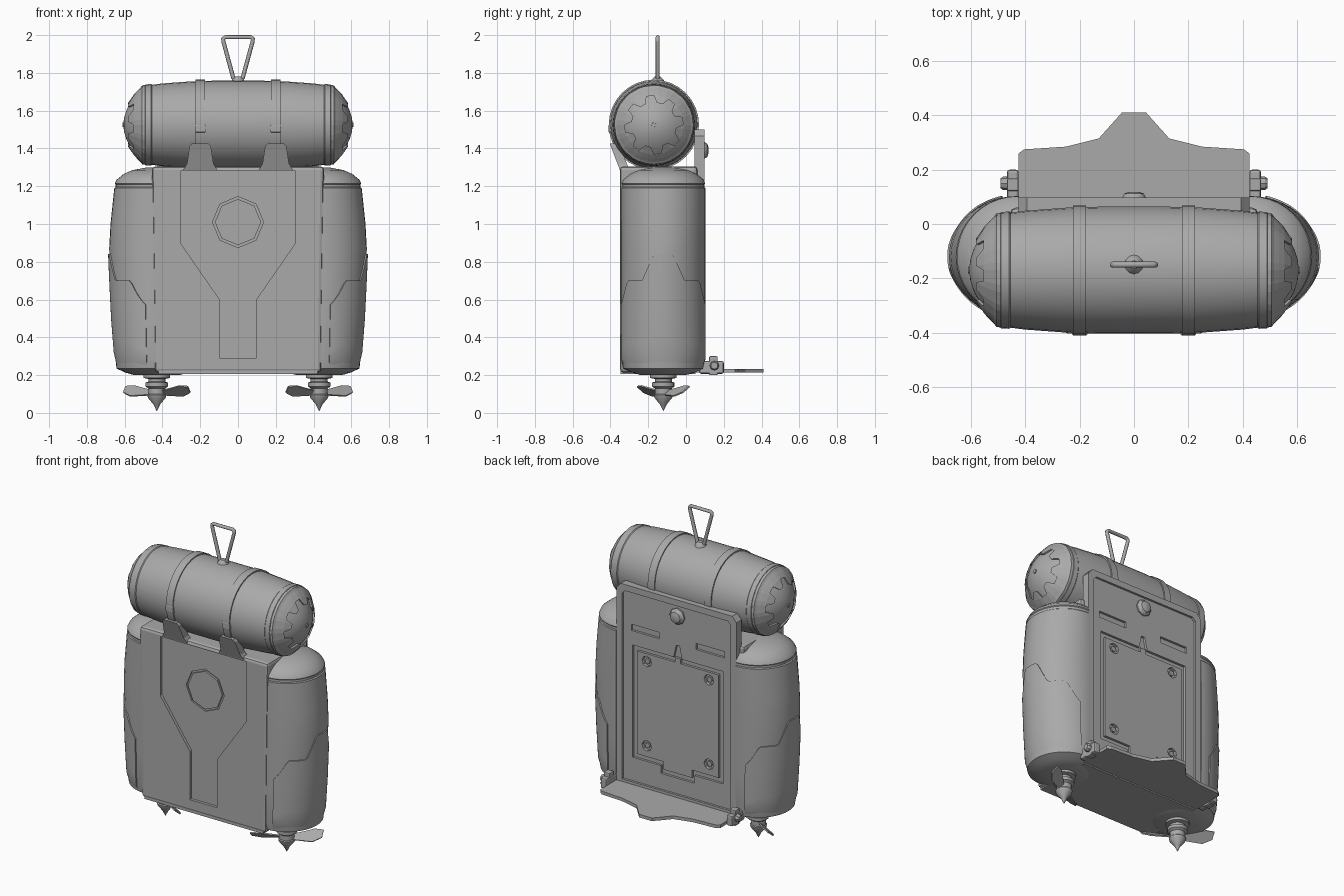
import bpy, bmesh
from math import sin, cos, pi, radians
from mathutils import Matrix, Vector

if "Cube" in bpy.data.objects:
    bpy.data.objects.remove(bpy.data.objects["Cube"])

GREY = (0.4, 0.4, 0.4, 1)
mat = bpy.data.materials.new("plain grey")
mat.use_nodes = True
mat.diffuse_color = GREY
mat.node_tree.nodes["Principled BSDF"].inputs["Base Color"].default_value = GREY


def select(ob):
    bpy.ops.object.select_all(action='DESELECT')
    ob.select_set(True)
    bpy.context.view_layer.objects.active = ob


def build(name, verts, faces, matrix=None, bevel=0):
    me = bpy.data.meshes.new(name)
    me.from_pydata([Vector(v) for v in verts], [], faces)
    if matrix:
        me.transform(matrix)
    bm = bmesh.new()
    bm.from_mesh(me)
    bmesh.ops.recalc_face_normals(bm, faces=bm.faces)
    bm.to_mesh(me)
    bm.free()
    me.materials.append(mat)
    ob = bpy.data.objects.new(name, me)
    bpy.context.collection.objects.link(ob)
    if bevel:
        select(ob)
        mod = ob.modifiers.new("bevel", 'BEVEL')
        mod.width, mod.segments = bevel, 2
        bpy.ops.object.modifier_apply(modifier=mod.name)
    return ob


def smooth(ob, angle=32):
    select(ob)
    bpy.ops.object.shade_smooth_by_angle(angle=radians(angle))
    return ob


def prism(name, outline, y0, y1, **kw):
    """Outline in x, z extruded along y."""
    n = len(outline)
    verts = [(x, y, z) for y in (y0, y1) for x, z in outline]
    faces = [range(n), range(n, 2 * n)]
    faces += [(i, (i + 1) % n, n + (i + 1) % n, n + i) for i in range(n)]
    return build(name, verts, faces, **kw)


def rect(x0, x1, z0, z1):
    return [(x0, z0), (x1, z0), (x1, z1), (x0, z1)]


def box(name, x0, x1, y0, y1, z0, z1, **kw):
    return prism(name, rect(x0, x1, z0, z1), y0, y1, **kw)


def loft(name, rings, seg=32, matrix=None):
    """Stack of ellipses, each ring is (z, rx, ry)."""
    verts = [(rx * cos(2 * pi * i / seg), ry * sin(2 * pi * i / seg), z)
             for z, rx, ry in rings for i in range(seg)]
    faces = [(r * seg + i, r * seg + (i + 1) % seg, (r + 1) * seg + (i + 1) % seg, (r + 1) * seg + i)
             for r in range(len(rings) - 1) for i in range(seg)]
    faces += [range(seg), range(len(verts) - seg, len(verts))]
    return smooth(build(name, verts, faces, matrix))


def lathe(name, profile, seg=32, matrix=None):
    return loft(name, [(z, r, r) for z, r in profile], seg, matrix)


def cut(target, cutter):
    select(target)
    mod = target.modifiers.new("cut", 'BOOLEAN')
    mod.operation, mod.solver, mod.object = 'DIFFERENCE', 'EXACT', cutter
    bpy.ops.object.modifier_apply(modifier=mod.name)
    bpy.data.objects.remove(cutter)


def mirrored(half):
    return half + [(-x, z) for x, z in reversed(half)]


def octagon(r):
    return [(r * sin(i * pi / 4), 1.01 + r * cos(i * pi / 4)) for i in range(8)]


# Main body with recessed front panel, badge and bottom lip
body = prism("body", mirrored([(0.44, 0.215), (0.455, 1.305)]), -0.35, 0.06, bevel=0.018)
yoke = mirrored([(0.305, 1.28), (0.305, 0.9), (0.097, 0.6), (0.097, 0.29)])
cut(body, prism("cutter", yoke, -0.4, -0.332))
cut(body, prism("cutter", octagon(0.135), -0.4, -0.322))
prism("badge", octagon(0.122), -0.334, -0.315)
box("body_lip", -0.42, 0.42, -0.346, 0.05, 0.207, 0.225)

# Back plate: raised rim, groove, slots and bolt recesses
plate = prism("back_plate", mirrored([(0.425, 0.215), (0.425, 1.465), (0.395, 1.5)]), 0.045, 0.097)
cut(plate, prism("cutter", mirrored([(0.385, 0.25), (0.385, 1.44), (0.365, 1.46)]), 0.083, 0.2))
groove = [rect(-0.32, -0.29, 0.4, 1.12), rect(0.29, 0.32, 0.4, 1.12),
          rect(-0.29, -0.02, 1.09, 1.12), rect(0.02, 0.29, 1.09, 1.12),
          rect(-0.29, -0.1, 0.4, 0.43), rect(0.1, 0.29, 0.4, 0.43),
          rect(-0.1, 0.1, 0.35, 0.38), rect(-0.12, -0.1, 0.35, 0.4), rect(0.1, 0.12, 0.35, 0.4),
          [(-0.03, 1.12), (0.03, 1.12), (0.012, 1.2), (-0.012, 1.2)],
          rect(-0.33, -0.13, 1.21, 1.25), rect(0.13, 0.33, 1.21, 1.25)]
for outline in groove:
    cut(plate, prism("cutter", outline, 0.068, 0.2))
BACK = Matrix.Rotation(-pi / 2, 4, 'X')
for sx in (-1, 1):
    for z in (0.5, 1.04):
        at = Matrix.Translation((sx * 0.22, 0, z)) @ BACK
        cut(plate, lathe("cutter", [(0.064, 0.034), (0.2, 0.034)], 8, at))
        lathe("plate_bolt", [(0.06, 0.018), (0.078, 0.018)], 6, at)
lathe("back_knob", [(0.07, 0.052), (0.092, 0.052), (0.1, 0.042), (0.112, 0.036), (0.118, 0.02)], 8,
      Matrix.Translation((0, 0, 1.39)) @ BACK)

# Folding foot plate, outlined in plan
plan = mirrored([(0.425, 0.06), (0.425, 0.26), (0.405, 0.275), (0.25, 0.285), (0.13, 0.315), (0.045, 0.41)])
prism("foot_plate", plan, 0.213, 0.233, matrix=Matrix(((1, 0, 0, 0), (0, 0, 1, 0), (0, 1, 0, 0), (0, 0, 0, 1))))

# Side tanks, lower armour, hinges and propellers
TANK = [(0.2, 0.12, 0.12), (0.215, 0.17, 0.17), (0.235, 0.213, 0.213), (0.28, 0.218, 0.222),
        (0.5, 0.235, 0.223), (0.7, 0.245, 0.223), (0.87, 0.252, 0.223), (1.0, 0.245, 0.223),
        (1.19, 0.225, 0.222), (1.195, 0.218, 0.218), (1.21, 0.218, 0.218), (1.215, 0.222, 0.222),
        (1.235, 0.212, 0.212), (1.265, 0.175, 0.175), (1.285, 0.13, 0.13), (1.3, 0.05, 0.05)]
ARMOUR_TOP = [(0, 0.84), (0.05, 0.84), (0.11, 0.7), (0.185, 0.7), (0.222, 0.55), (0.3, 0.55)]


def lerp(table, t):
    for a, b in zip(table, table[1:]):
        if t <= b[0]:
            k = (t - a[0]) / (b[0] - a[0])
            return [p + (q - p) * k for p, q in zip(a, b)]
    return table[-1]


def armour(matrix):
    """Thin raised sheet that hugs the tank below a stepped edge."""
    cols, rows = 44, 8
    verts = []
    for i in range(cols + 1):
        a = radians(-76 + 152 * min(max(i - 1, 0), cols - 2) / (cols - 2))
        top = lerp(ARMOUR_TOP, 0.223 * abs(sin(a)))[1]
        for j in range(rows + 1):
            z = 0.236 + (top - 0.236) * min(j, rows - 1) / (rows - 1)
            off = -0.004 if i in (0, cols) or j in (0, rows) else 0.007
            _, rx, ry = lerp(TANK, z)
            verts.append(((rx + off) * cos(a), (ry + off) * sin(a), z))
    w = rows + 1
    faces = [(i * w + j, (i + 1) * w + j, (i + 1) * w + j + 1, i * w + j + 1)
             for i in range(cols) for j in range(rows)]
    smooth(build("tank_armour", verts, faces, matrix))


BLADE = [(0.03, -0.015), (0.1, -0.035), (0.16, -0.055), (0.212, -0.05), (0.205, 0), (0.15, 0.03), (0.03, 0.02)]
for sx, side in ((1, "left"), (-1, "right")):
    at = Matrix.Translation((sx * 0.43, -0.12, 0)) @ Matrix.Scale(sx, 4, (1, 0, 0))
    tank = loft(side + "_tank", TANK, 40, at)
    cut(tank, box("cutter", -0.4, -0.006, -0.4, 0.4, 0.237, 1.4, matrix=at))
    armour(at)
    lathe(side + "_propeller_hub", [(0.21, 0.07), (0.185, 0.07), (0.18, 0.045), (0.165, 0.045), (0.16, 0.06),
          (0.14, 0.06), (0.13, 0.045), (0.1, 0.045), (0.095, 0.05), (0.08, 0.047), (0.045, 0.018), (0.01, 0.001)], 16, at)
    for turn in (30, 210):
        spin = at @ Matrix.Translation((0, 0, 0.108)) @ Matrix.Rotation(radians(turn), 4, 'Z')
        prism(side + "_propeller_blade", BLADE, -0.004, 0.004, matrix=spin @ Matrix.Rotation(radians(40), 4, 'X')
              @ Matrix.Rotation(pi / 2, 4, 'X'))
    x = sorted((sx * 0.425, sx * 0.468))
    box(side + "_hinge", *x, 0.07, 0.2, 0.207, 0.275, bevel=0.01)
    box(side + "_hinge_clamp", *x, 0.122, 0.168, 0.2, 0.3, bevel=0.006)
    lathe(side + "_hinge_bolt", [(0.44, 0.025), (0.482, 0.025), (0.492, 0.018)], 8,
          Matrix.Translation((0, 0.15, 0.25)) @ Matrix.Rotation(sx * pi / 2, 4, 'Y'))

# Bed roll with domed, toothed ends
CY, CZ = -0.17, 1.525
ROLL = Matrix.Translation((0, CY, CZ)) @ Matrix.Rotation(pi / 2, 4, 'Y')
half = [(0.12, 0.234), (0.25, 0.23), (0.4, 0.219), (0.455, 0.212), (0.46, 0.216), (0.49, 0.214), (0.495, 0.205)]
lathe("roll", [(-z, r) for z, r in reversed(half)] + half, 32, ROLL)


def dome(r):
    return 0.49 + 0.117 * (1 - (r / 0.208) ** 2)


for sx in (-1, 1):
    end = Matrix.Scale(sx, 4, (1, 0, 0)) @ ROLL
    lathe("roll_end", [(0.48, 0.203)] + [(dome(r), r) for r in (0.2, 0.18, 0.15, 0.12, 0.08, 0.04, 0.005)], 32, end)
    lathe("roll_end_button", [(0.59, 0.014), (0.612, 0.012)], 8, end)
    # Toothed collar following the dome
    n, verts = 32, []
    for i in range(n):
        inner = 0.155 if i % 4 < 2 else 0.118
        rows = [(0.485, 0.212), (0.507, 0.209), (0.516, 0.197), (dome(0.18) + 0.014, 0.18),
                (dome(0.158) + 0.014, 0.158), (dome(inner) + 0.012, inner), (dome(inner) - 0.012, inner)]
        a = 2 * pi * (i + (0.3 if i % 2 else 0)) / n
        verts += [(r * cos(a), r * sin(a), z) for z, r in rows]
    w = len(rows)
    faces = [(i * w + j, (i + 1) % n * w + j, (i + 1) % n * w + j + 1, i * w + j + 1)
             for i in range(n) for j in range(w - 1)]
    build("roll_collar", verts, faces, end)

    # Strap, buckle and mounting bracket
    c = sx * 0.2
    lathe("strap", [(c - 0.024, 0.225), (c - 0.024, 0.239), (c + 0.024, 0.239), (c + 0.024, 0.225)], 32, ROLL)
    box("strap_buckle", c - 0.028, c + 0.028, -0.41, -0.39, 1.485, 1.525, bevel=0.004)
    foot = [(c + x, z) for x, z in mirrored([(0.09, 1.285), (0.07, 1.32), (0.057, 1.41), (0.045, 1.425)])]
    shear = Matrix(((1, 0, 0, 0), (0, 1, -0.38, 0.38 * 1.285), (0, 0, 1, 0), (0, 0, 0, 1)))
    prism("strap_bracket", foot, -0.35, -0.3, matrix=shear)

# Wire handle on a small mount
lathe("handle_mount", [(1.74, 0.04), (1.764, 0.032), (1.78, 0.015)], 12, Matrix.Translation((0, -0.15, 0)))
curve = bpy.data.curves.new("handle", 'CURVE')
curve.dimensions, curve.bevel_depth, curve.bevel_resolution = '3D', 0.011, 2
line = curve.splines.new('POLY')
path = mirrored([(0.024, 1.77), (0.077, 1.965), (0.079, 1.98), (0.068, 1.989)])
line.points.add(len(path) - 1)
for p, (x, z) in zip(line.points, path):
    p.co = (x, -0.15, z, 1)
curve.materials.append(mat)
bpy.context.collection.objects.link(bpy.data.objects.new("handle", curve))
